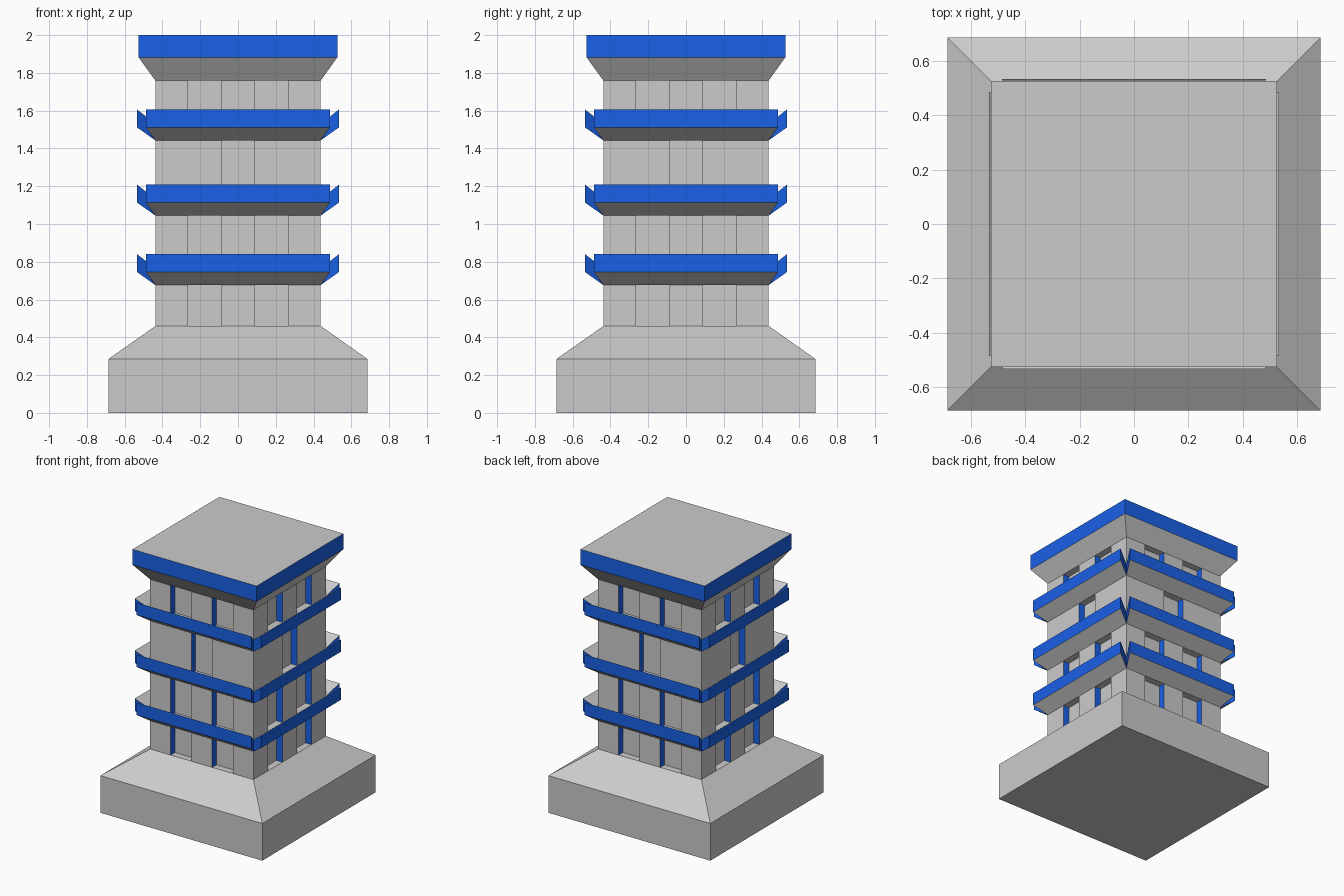
import bpy
from mathutils import Matrix, Vector

if "Cube" in bpy.data.objects:
    bpy.data.objects.remove(bpy.data.objects["Cube"])

WALL = 0.438     # half width of the shaft
DEPTH = 0.052    # depth of the window recesses
blue = bpy.data.materials.new("blue")
blue.diffuse_color = (0.01, 0.12, 0.8, 1)
blue.use_nodes = True
blue.node_tree.nodes["Principled BSDF"].inputs["Base Color"].default_value = blue.diffuse_color


def make(name, verts, faces, blue_faces=()):
    mesh = bpy.data.meshes.new(name)
    mesh.from_pydata(verts, [], faces)
    if blue_faces:
        mesh.materials.append(None)
        mesh.materials.append(blue)
        for i in blue_faces:
            mesh.polygons[i].material_index = 1
    obj = bpy.data.objects.new(name, mesh)
    bpy.context.collection.objects.link(obj)
    return obj


def turned(points):
    """The front-side points repeated around all four sides."""
    return [Matrix.Rotation(k * 1.5707963267948966, 3, 'Z') @ Vector(p)
            for k in range(4) for p in points]


def stack(name, rings, blue_bands=()):
    """Square tower of (half width, z) rings, closed at both ends."""
    verts = [p for h, z in rings for p in turned([(-h, -h, z)])]
    faces = [(4 * r + k, 4 * r + (k + 1) % 4, 4 * r + 4 + (k + 1) % 4, 4 * r + 4 + k)
             for r in range(len(rings) - 1) for k in range(4)]
    top = 4 * (len(rings) - 1)
    faces += [(3, 2, 1, 0), (top, top + 1, top + 2, top + 3)]
    return make(name, verts, faces, [4 * b + k for b in blue_bands for k in range(4)])


def storey(name, z0, z1, recesses):
    """Wall ring with recesses whose side walls are blue."""
    side = [(-WALL, -WALL)]
    for a, b in recesses:
        side += [(a, -WALL), (a, -WALL + DEPTH), (b, -WALL + DEPTH), (b, -WALL)]
    ring0 = turned([(x, y, z0) for x, y in side])
    ring1 = turned([(x, y, z1) for x, y in side])
    n, m = len(ring0), len(side)
    faces = [(i, (i + 1) % n, n + (i + 1) % n, n + i) for i in range(n)]
    jambs = [i for i in range(n) if (i % m) % 4 in (1, 3)]
    make(name, ring0 + ring1, faces, jambs)


def balcony(name, z):
    """Floor slab with a flared blue-edged wing on each side."""
    out, end = 0.534, 0.487
    wing = []
    for s in (-1, 1):
        wing += [(s * WALL, -WALL, z), (s * end, -out, z + 0.068),
                 (s * end, -out, z + 0.163), (s * WALL, -WALL, z + 0.088)]
    faces, coloured = [], []
    for k in range(4):
        o = 8 * k
        coloured += [len(faces) + i for i in (1, 3, 4)]
        faces += [tuple(o + i for i in f) for f in (
            (0, 1, 5, 4)[::-1], (1, 5, 6, 2), (2, 6, 7, 3),
            (0, 1, 2, 3), (4, 7, 6, 5))]
    faces += [(24, 16, 8, 0), (3, 11, 19, 27)]
    make(name, turned(wing), faces, coloured)


# Plinth with sloped shoulder
stack("plinth", [(0.686, 0), (0.686, 0.285), (WALL, 0.46)])

# Storeys and balconies
pair = [(-0.264, -0.088), (0.088, 0.264)]
single = [(-0.088, 0.088)]
levels = [0.677, 1.045, 1.443]
floor = 0.46
for i, z in enumerate(levels):
    storey(f"storey_{i + 1}", floor, z, single if i == 2 else pair)
    balcony(f"balcony_{i + 1}", z)
    floor = z + 0.088
storey("storey_4", floor, 1.76, pair)

# Flared roof with blue fascia
stack("roof", [(WALL, 1.76), (0.526, 1.882), (0.526, 2.0)], [1])
